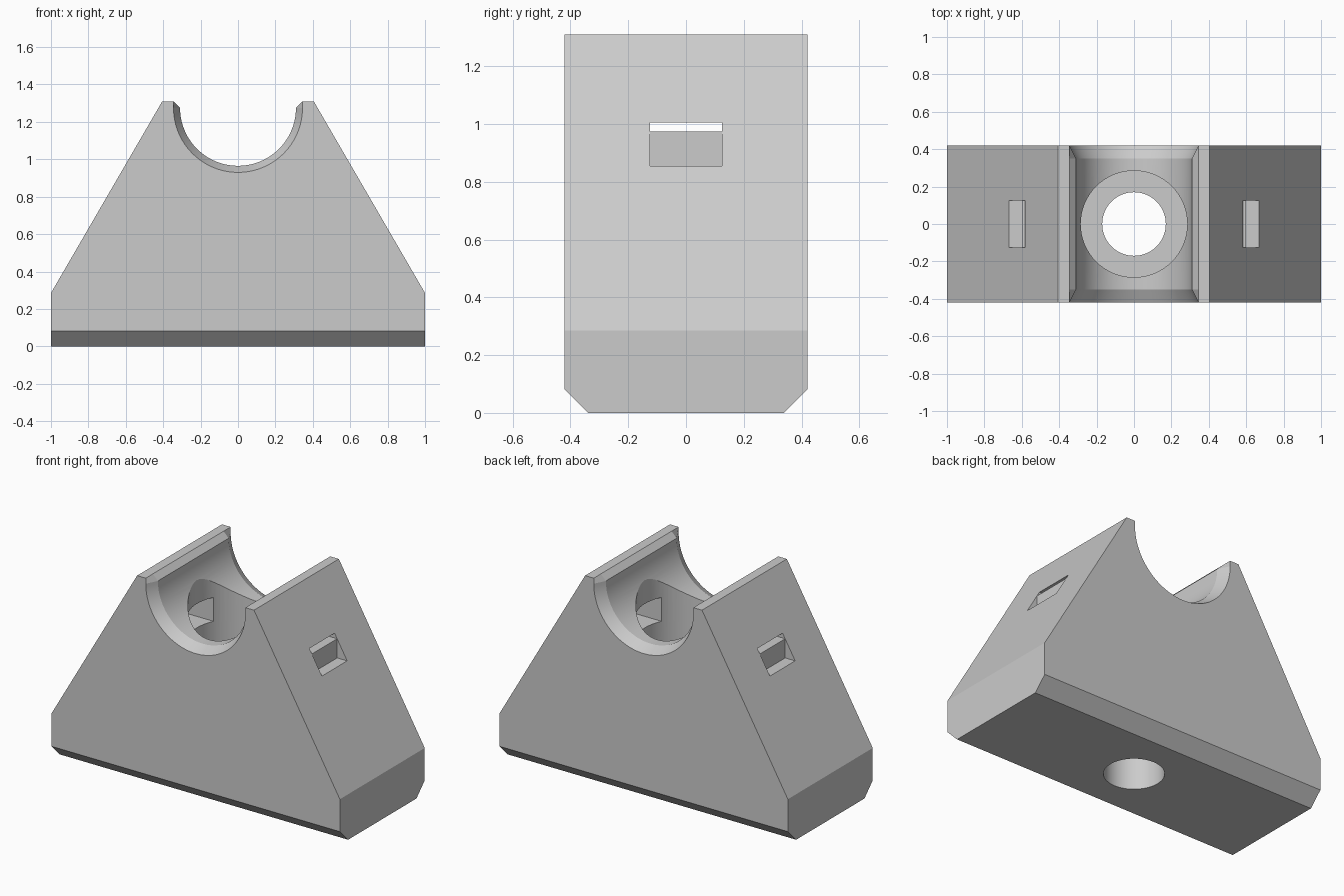
import bpy, bmesh
from math import cos, sin, pi

if "Cube" in bpy.data.objects:
    bpy.data.objects.remove(bpy.data.objects["Cube"], do_unlink=True)

grey = bpy.data.materials.new("plain_grey")
grey.use_nodes = True
grey.diffuse_color = (0.6, 0.6, 0.6, 1)
grey.node_tree.nodes["Principled BSDF"].inputs["Base Color"].default_value = grey.diffuse_color


def finish(name, bm):
    bmesh.ops.recalc_face_normals(bm, faces=bm.faces)
    mesh = bpy.data.meshes.new(name)
    bm.to_mesh(mesh)
    bm.free()
    mesh.materials.append(grey)
    obj = bpy.data.objects.new(name, mesh)
    bpy.context.collection.objects.link(obj)
    return obj


def loft(sections):
    """Join (y, [(x, z), ...]) outlines into a closed solid."""
    bm = bmesh.new()
    rings = [[bm.verts.new((x, y, z)) for x, z in pts] for y, pts in sections]
    n = len(rings[0])
    for a, b in zip(rings, rings[1:]):
        for i in range(n):
            j = (i + 1) % n
            bm.faces.new((a[i], a[j], b[j], b[i]))
    bm.faces.new(rings[0])
    bm.faces.new(rings[-1])
    return bm


def prism(half, depth):
    """Mirror a right-hand outline in x and extrude it along y."""
    pts = half + [(-x, z) for x, z in reversed(half)]
    return loft([(-depth, pts), (depth, pts)])


def cylinder(name, radius, bottom, top):
    bm = bmesh.new()
    bmesh.ops.create_cone(bm, cap_ends=True, segments=64, radius1=radius,
                          radius2=radius, depth=top - bottom)
    bmesh.ops.translate(bm, verts=bm.verts, vec=(0, 0, (top + bottom) / 2))
    return finish(name, bm)


# Tapered block with chamfered long bottom edges
bm = prism([(1, 0), (1, 0.285), (0.405, 1.31)], 0.42)
long_edges = [e for e in bm.edges
              if all(v.co.z < 0.01 for v in e.verts)
              and abs(e.verts[0].co.y - e.verts[1].co.y) < 0.01]
bmesh.ops.bevel(bm, geom=long_edges, offset=0.082, segments=1, affect='EDGES')
block = finish("saddle_block", bm)

# Round pipe saddle with flared ends and chamfered lips
CENTRE, FLARE, STEPS = 1.275, 0.345, 48


def saddle_outline(r):
    arc = [(-r * cos(pi * i / STEPS), CENTRE - r * sin(pi * i / STEPS))
           for i in range(STEPS + 1)]
    return [(-FLARE, 1.4), (-FLARE, 1.31)] + arc + [(FLARE, 1.31), (FLARE, 1.4)]


saddle = finish("saddle_cutter", loft(
    [(y, saddle_outline(r)) for y, r in
     ((-0.49, 0.38 - 0.035), (-0.42, FLARE), (-0.35, 0.31),
      (0.35, 0.31), (0.42, FLARE), (0.49, FLARE))]))

# Counterbored bolt hole
bore = cylinder("counterbore_cutter", 0.285, 0.4, 1.3)
hole = cylinder("bolt_hole_cutter", 0.17, -0.1, 0.6)

# Cross slot with a low sill behind each outer opening
slot = finish("slot_cutter", prism(
    [(0.45, 0.855), (0.45, 0.975), (0.6, 0.975), (0.6, 0.855),
     (0.8, 0.855), (0.8, 1.005)], 0.125))

# Cut everything from the block
bpy.context.view_layer.objects.active = block
for cutter in (saddle, bore, hole, slot):
    mod = block.modifiers.new(cutter.name, 'BOOLEAN')
    mod.operation = 'DIFFERENCE'
    mod.solver = 'EXACT'
    mod.object = cutter
    bpy.ops.object.modifier_apply(modifier=mod.name)
    bpy.data.objects.remove(cutter, do_unlink=True)

# Smooth the round cuts, keep the edges crisp
for obj in bpy.context.selected_objects:
    obj.select_set(False)
block.select_set(True)
bpy.ops.object.shade_smooth_by_angle(angle=0.35)
